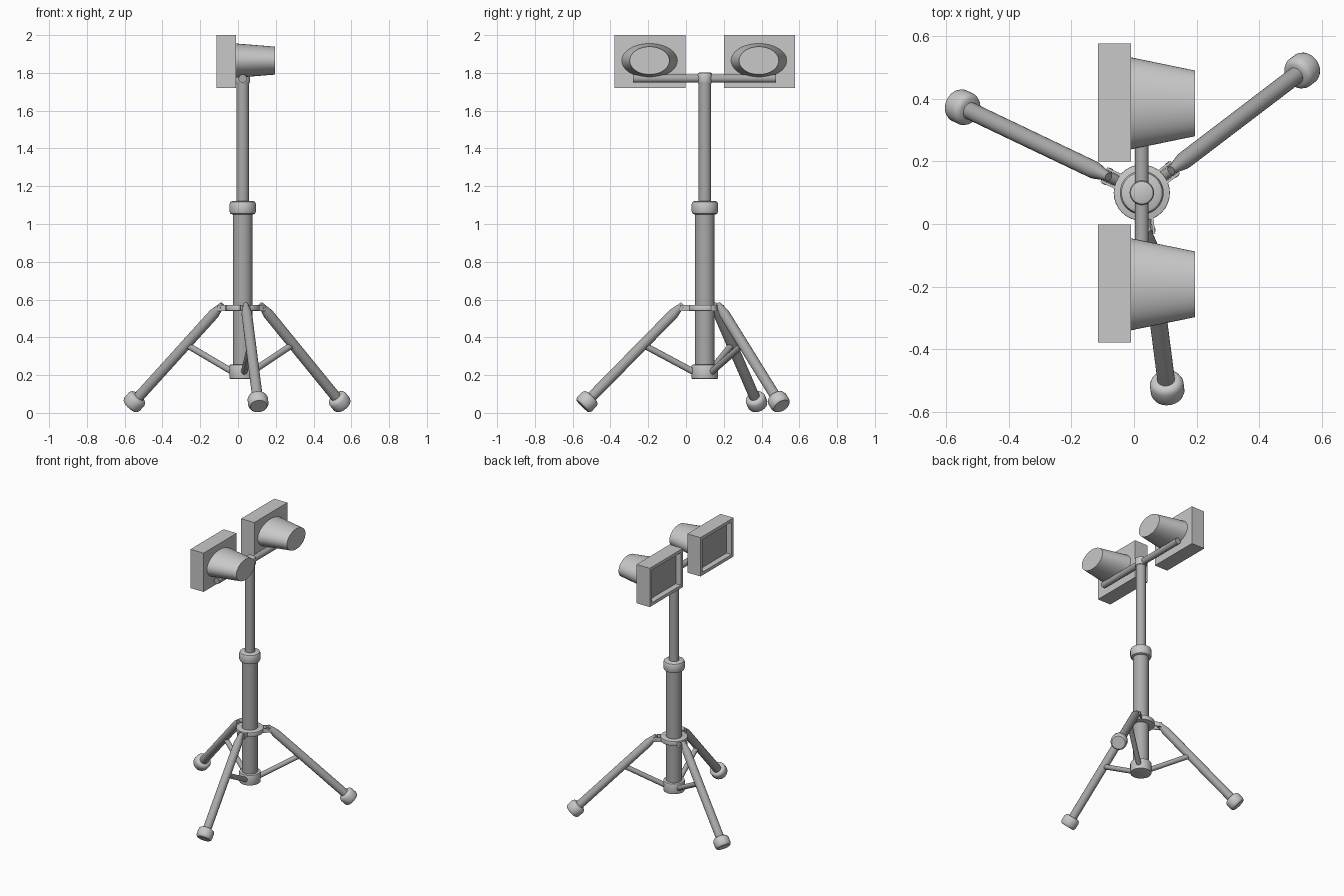
import bpy, bmesh, math
from mathutils import Vector, Matrix

if "Cube" in bpy.data.objects:
    bpy.data.objects.remove(bpy.data.objects["Cube"])

made = []
PX, PY = 0.025, 0.10  # mast axis


def material(name, value):
    m = bpy.data.materials.new(name)
    m.use_nodes = True
    colour = (value, value, value, 1)
    m.diffuse_color = colour
    m.node_tree.nodes["Principled BSDF"].inputs["Base Color"].default_value = colour
    return m


light = material("light grey", 0.58)
metal = material("mid grey metal", 0.40)
glass = material("lamp glass grey", 0.40)


def finish(name, bm, *mats):
    bmesh.ops.recalc_face_normals(bm, faces=bm.faces)
    mesh = bpy.data.meshes.new(name)
    bm.to_mesh(mesh)
    bm.free()
    for m in mats:
        mesh.materials.append(m)
    ob = bpy.data.objects.new(name, mesh)
    bpy.context.collection.objects.link(ob)
    made.append(ob)
    return ob


def turned(name, start, axis, profile, mat, sides=32, squash=1.0):
    """Solid turned around an axis; profile is (distance, radius) pairs."""
    bm = bmesh.new()
    rings = []
    for d, r in profile:
        rings.append([bm.verts.new((r * math.cos(a) * squash, r * math.sin(a), d))
                      for a in (2 * math.pi * i / sides for i in range(sides))])
    for a, b in zip(rings, rings[1:]):
        for i in range(sides):
            j = (i + 1) % sides
            bm.faces.new((a[i], a[j], b[j], b[i]))
    bm.faces.new(rings[0][::-1])
    bm.faces.new(rings[-1])
    turn = Vector(axis).to_track_quat('Z', 'Y').to_matrix().to_4x4()
    bm.transform(Matrix.Translation(start) @ turn)
    return finish(name, bm, mat)


def tube(name, a, b, radius, mat, sides=24):
    axis = Vector(b) - Vector(a)
    return turned(name, a, axis, [(0, radius), (axis.length, radius)], mat, sides)


def collar(name, bottom, top, radius, bevel):
    h = top - bottom
    prof = [(0, radius - bevel), (bevel * .3, radius - bevel * .3), (bevel, radius),
            (h - bevel, radius), (h - bevel * .3, radius - bevel * .3), (h, radius - bevel)]
    return turned(name, (PX, PY, bottom), (0, 0, 1), prof, light)


def box(name, size, matrix, mat):
    bm = bmesh.new()
    bmesh.ops.create_cube(bm, size=1)
    bm.transform(matrix @ Matrix.Diagonal((*size, 1)))
    return finish(name, bm, mat)


# Telescopic mast with collars
tube("lower_mast", (PX, PY, 0.19), (PX, PY, 1.10), 0.052, metal, 32)
tube("upper_mast", (PX, PY, 1.08), (PX, PY, 1.77), 0.033, metal, 32)
collar("base_collar", 0.18, 0.255, 0.07, 0.004)
collar("leg_ring", 0.54, 0.572, 0.09, 0.003)
collar("clamp_collar", 1.05, 1.122, 0.07, 0.016)
collar("top_cap", 1.742, 1.802, 0.039, 0.010)
tube("crossbar", (PX, -0.28, 1.77), (PX, 0.477, 1.77), 0.022, metal)

# Tripod: leg, foot, strut and hinge per direction
for i, (deg, reach) in enumerate(((154.5, 0.634), (37.3, 0.644), (-82.6, 0.628))):
    angle = math.radians(deg)
    place = Matrix.Translation((PX, PY, 0)) @ Matrix.Rotation(angle, 4, 'Z')
    foot = place @ Vector((reach, 0, 0.061))
    hinge = place @ Vector((0.125, 0, 0.568))
    along = (hinge - foot).normalized()
    length = (hinge - foot).length
    turned(f"leg_{i + 1}", foot, along,
           [(0, 0.028), (length - 0.06, 0.028), (length - 0.01, 0.017), (length + 0.01, 0.014)],
           metal, 24)
    turned(f"foot_{i + 1}", foot - along * 0.036, along,
           [(0, 0.044), (0.004, 0.049), (0.016, 0.054), (0.052, 0.054),
            (0.064, 0.049), (0.071, 0.038)], light)
    tube(f"strut_{i + 1}", place @ Vector((0.05, 0, 0.212)),
         place @ Vector((0.325, 0, 0.358)), 0.017, metal, 16)
    for side in (-1, 1):
        box(f"hinge_plate_{i + 1}_{'a' if side < 0 else 'b'}", (0.062, 0.008, 0.032),
            place @ Matrix.Translation((0.104, side * 0.022, 0.556)), light)
    tube(f"hinge_pin_{i + 1}", place @ Vector((0.122, -0.028, 0.556)),
         place @ Vector((0.122, 0.028, 0.556)), 0.007, metal, 12)

# Two floodlights: recessed housing and oval tapered back
for label, y in (("front", -0.19), ("back", 0.389)):
    bm = bmesh.new()
    bmesh.ops.create_cube(bm, size=1)
    bm.transform(Matrix.Translation((-0.0625, y, 1.86)) @ Matrix.Diagonal((0.105, 0.377, 0.28, 1)))
    face = min(bm.faces, key=lambda f: f.calc_center_median().x)
    bmesh.ops.inset_region(bm, faces=[face], thickness=0.032)
    bmesh.ops.inset_region(bm, faces=[face], thickness=0.001, depth=-0.04)
    face.material_index = 1
    finish(f"{label}_lamp_housing", bm, light, glass)
    # oval: wide along y, narrower along z
    back = turned(f"{label}_lamp_back", (0, 0, 0), (0, 0, 1),
                  [(0, 0.091), (0.21, 0.074)], light, 48)
    for v in back.data.vertices:
        d, across, up = v.co.z, v.co.x, v.co.y
        widen = 1.63 if d < 0.1 else 1.42
        v.co = (-0.015 + d, y - 0.003 + across * widen, 1.865 + up)

# Smooth round parts, keep hard edges
bpy.ops.object.select_all(action='DESELECT')
for ob in made:
    ob.select_set(True)
bpy.context.view_layer.objects.active = made[0]
bpy.ops.object.shade_smooth_by_angle(angle=math.radians(35))
